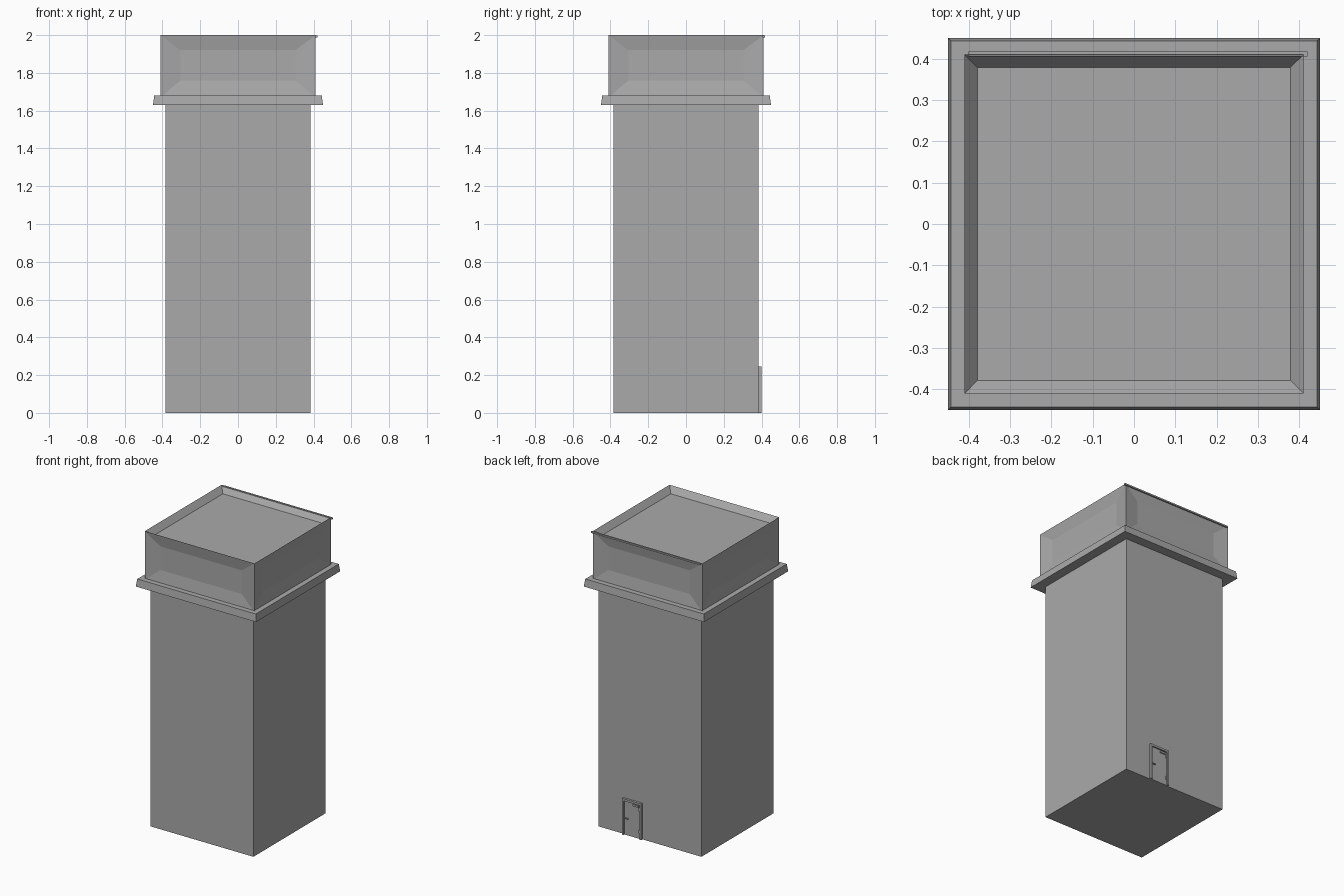
import bpy, bmesh
from mathutils import Vector

if "Cube" in bpy.data.objects:
    bpy.data.objects.remove(bpy.data.objects["Cube"])

# One flat grey for the whole model
grey = bpy.data.materials.new("plain_grey")
grey.diffuse_color = (0.4, 0.4, 0.4, 1)
grey.use_nodes = True
grey.node_tree.nodes["Principled BSDF"].inputs["Base Color"].default_value = grey.diffuse_color


def finish(name, bm):
    bmesh.ops.recalc_face_normals(bm, faces=bm.faces)
    me = bpy.data.meshes.new(name)
    bm.to_mesh(me)
    bm.free()
    me.materials.append(grey)
    ob = bpy.data.objects.new(name, me)
    bpy.context.collection.objects.link(ob)
    return ob


def box_bm(x0, x1, y0, y1, z0, z1):
    bm = bmesh.new()
    bmesh.ops.create_cube(bm, size=1)
    for v in bm.verts:
        v.co = Vector((x1 if v.co.x > 0 else x0,
                       y1 if v.co.y > 0 else y0,
                       z1 if v.co.z > 0 else z0))
    return bm


def box(name, *dims):
    return finish(name, box_bm(*dims))


# Main shaft
box("tower_shaft", -0.385, 0.385, -0.385, 0.385, 0, 1.64)

# Cornice, slightly narrower at its top
bm = box_bm(-0.45, 0.45, -0.45, 0.45, 1.63, 1.68)
for v in bm.verts:
    if v.co.z > 1.65:
        v.co.x *= 0.985
        v.co.y *= 0.985
finish("cornice", bm)

# Crown with recessed side panels and a sunken roof
R = 0.41
bm = box_bm(-R, R, -R, R, 1.67, 2.0)
bm.normal_update()
for f in [f for f in bm.faces if f.normal.z > -0.5]:
    n = f.normal.copy()
    roof = n.z > 0.5
    bmesh.ops.inset_individual(bm, faces=[f], thickness=0.045)
    for v in f.verts:
        if roof:
            v.co.z -= 0.04
            continue
        v.co.z = 1.92 if v.co.z > 1.84 else 1.76
        axis = 1 if abs(n.x) > 0.5 else 0
        v.co[axis] = 0.305 if v.co[axis] > 0 else -0.305
        v.co -= n * 0.015
finish("crown", bm)

# Thin strip along the back roof edge
box("back_edge_strip", -0.40, 0.42, 0.405, 0.417, 1.988, 1.998)

# Back door: frame, leaf, hardware
XL, XR, H, T = 0.055, 0.20, 0.245, 0.014
box("door_jamb_hinge_side", XL, XL + T, 0.38, 0.40, 0, H)
box("door_jamb_handle_side", XR - T, XR, 0.38, 0.40, 0, H)
box("door_lintel", XL + T, XR - T, 0.38, 0.40, H - T, H)
box("door_leaf", XL + T, XR - T, 0.38, 0.390, 0, H - T)
box("door_handle", XR - 0.042, XR - 0.018, 0.388, 0.398, 0.110, 0.117)
box("door_closer", XL + 0.025, XL + 0.065, 0.388, 0.398, 0.212, 0.224)
for i, z in enumerate((0.04, 0.19)):
    box(f"door_hinge_{i + 1}", XL + 0.012, XL + 0.02, 0.388, 0.398, z, z + 0.022)
